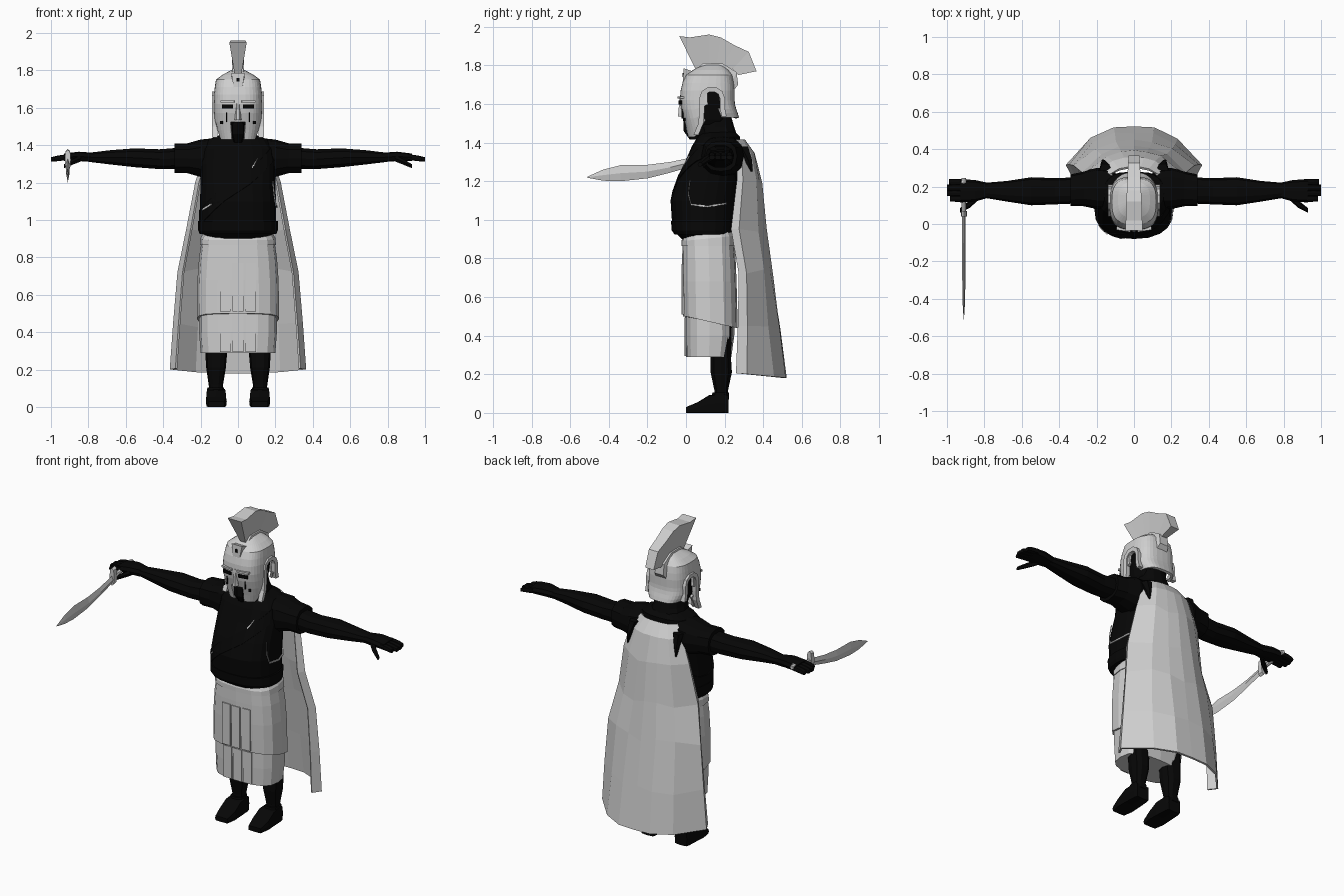
import bpy, bmesh, random
from math import sin, cos, pi, radians
from mathutils import Vector, Matrix

random.seed(4)
old = bpy.data.objects.get("Cube")
if old:
    bpy.data.objects.remove(old)


def material(name, v):
    m = bpy.data.materials.new(name)
    m.use_nodes = True
    m.diffuse_color = (v, v, v, 1)
    m.node_tree.nodes["Principled BSDF"].inputs["Base Color"].default_value = (v, v, v, 1)
    return m


BLACK = material("matte black", 0.002)
GREY = material("pale grey", 0.62)


def finish(name, bm, mat, mirror=False, thick=0):
    bmesh.ops.recalc_face_normals(bm, faces=bm.faces)
    me = bpy.data.meshes.new(name)
    bm.to_mesh(me)
    bm.free()
    me.materials.append(mat)
    ob = bpy.data.objects.new(name, me)
    bpy.context.collection.objects.link(ob)
    if thick:
        s = ob.modifiers.new("thickness", "SOLIDIFY")
        s.thickness = thick
    if mirror:
        ob.modifiers.new("mirror", "MIRROR")
    return ob


def skin(rings, closed=True, caps=True):
    """Join rings of points with quads."""
    bm = bmesh.new()
    vs = [[bm.verts.new(p) for p in r] for r in rings]
    n = len(rings[0])
    for a, b in zip(vs, vs[1:]):
        for i in range(n if closed else n - 1):
            j = (i + 1) % n
            bm.faces.new((a[i], a[j], b[j], b[i]))
    if caps:
        bm.faces.new(vs[0])
        bm.faces.new(vs[-1])
    return bm


def power(v, p):
    return abs(v) ** p * (1 if v >= 0 else -1)


def oval(axis, row, n, p):
    """Rounded box outline across an axis; row = place, then two ranges."""
    t, a0, a1, b0, b1 = row
    out = []
    for i in range(n):
        a = 2 * pi * i / n
        q = [(a0 + a1) / 2 + (a1 - a0) / 2 * power(cos(a), p),
             (b0 + b1) / 2 + (b1 - b0) / 2 * power(sin(a), p)]
        q.insert(axis, t)
        out.append(Vector(q))
    return out


def loft(name, axis, rows, mat, n=12, p=0.8, mirror=False):
    return finish(name, skin([oval(axis, r, n, p) for r in rows]), mat, mirror)


def upright(rows):
    """Rows of height, half width, front, back."""
    return [(z, -w, w, f, b) for z, w, f, b in rows]


def box(name, c, size, mat, turn=0, mirror=False):
    bm = bmesh.new()
    m = Matrix.Translation(c) @ Matrix.Rotation(radians(turn), 4, "Z") @ Matrix.Diagonal((*size, 1))
    bmesh.ops.create_cube(bm, size=1, matrix=m)
    return finish(name, bm, mat, mirror)


# Tunic, belt, neck and shoulder sash
TORSO = upright([(.9, .17, -.02, .23), (.95, .203, -.07, .25), (1.1, .203, -.08, .255),
                 (1.2, .2, -.05, .265), (1.3, .2, -.005, .275), (1.38, .195, .03, .28),
                 (1.43, .16, .06, .28), (1.46, .08, .08, .25)])
loft("tunic", 2, TORSO, BLACK, 20)
loft("belt", 2, upright([(.925, .205, -.06, .245), (.945, .213, -.074, .25), (.995, .213, -.078, .255)]), BLACK, 20)
loft("collar", 2, upright([(1.42, .11, .06, .27), (1.48, .09, .05, .25), (1.55, .075, .08, .23)]), BLACK)


def on_torso(a, z, grow=1.0):
    for lo, hi in zip(TORSO, TORSO[1:]):
        if z <= hi[0]:
            f = (z - lo[0]) / (hi[0] - lo[0])
            _, _, w, y0, y1 = [u + (v - u) * f for u, v in zip(lo, hi)]
            return Vector((w * grow * power(cos(a), .8),
                           (y0 + y1) / 2 + (y1 - y0) / 2 * grow * power(sin(a), .8), z))


sash = [[], []]
for i in range(24):
    a = 2 * pi * i / 24
    for side, dz in zip(sash, (-.04, .04)):
        side.append(on_torso(a, 1.19 + .18 * cos(a) + dz, 1.03))
finish("sash", skin(sash, caps=False), BLACK, thick=.012)


def trim(name, path):
    """Thin light edging over the tunic; path = angles and heights."""
    strip = [[on_torso(radians(a), z + d, 1.045) for d in (0, .009)] for a, z in path]
    finish(name, skin(strip, closed=False, caps=False), GREY, thick=.006)


trim("side_trim", [(-28, 1.2), (-24, 1.13), (-16, 1.075), (5, 1.065), (25, 1.075), (40, 1.08)])
trim("chest_trim", [(-74, 1.275), (-70, 1.295), (-65, 1.325)])
trim("hip_trim", [(-152, 1.05), (-142, 1.06), (-128, 1.08)])

# Arms with sleeves, hands and fingers
loft("sleeves", 0, [(.1, .08, .29, 1.22, 1.44), (.2, .08, .3, 1.23, 1.43), (.27, .095, .28, 1.25, 1.41),
                    (.34, .095, .265, 1.25, 1.41)], BLACK, mirror=True)
loft("arms", 0, [(.3, .11, .25, 1.27, 1.39), (.42, .105, .245, 1.27, 1.38), (.55, .1, .25, 1.28, 1.385),
                 (.68, .12, .23, 1.295, 1.375), (.8, .14, .22, 1.31, 1.36)], BLACK, 10, mirror=True)
loft("palms", 0, [(.78, .14, .22, 1.31, 1.36), (.85, .12, .235, 1.315, 1.365),
                  (.93, .115, .24, 1.315, 1.355)], BLACK, 8, .6, True)
for k, reach in enumerate((.985, 1, 1, .99)):
    y = .135 + k * .03
    loft(f"finger_{k + 1}", 0, [(.91, y - .017, y + .015, 1.32, 1.352), (.96, y - .016, y + .016, 1.315, 1.345),
                                (reach, y - .015, y + .015, 1.312, 1.335)], BLACK, 8, .6, True)
loft("thumbs", 0, [(.84, .12, .16, 1.31, 1.35), (.88, .085, .125, 1.295, 1.33),
                   (.93, .06, .085, 1.275, 1.3)], BLACK, 6, 1, True)

# Legs and boots
loft("legs", 2, [(.06, .085, .15, .15, .215), (.12, .08, .157, .145, .22), (.21, .065, .17, .125, .24),
                 (.29, .058, .175, .125, .235), (.45, .05, .18, .1, .24)], BLACK, 10, mirror=True)
loft("boot_cuffs", 2, [(.07, .073, .167, .13, .225), (.105, .076, .164, .135, .225)], BLACK, 10, mirror=True)
loft("boots", 1, [(0, .072, .16, 0, .03), (.06, .06, .172, 0, .055), (.12, .063, .17, 0, .092),
                  (.2, .068, .166, 0, .1), (.22, .075, .16, 0, .09)], BLACK, 8, .2, True)

# Layered skirt, slanting hem on the upper layer
loft("skirt_lower", 2, upright([(.29, .2, .0, .235), (.4, .208, -.004, .25), (.55, .208, -.005, .25)]),
     GREY, 16, .7)
upper = [oval(2, r, 16, .7) for r in upright([(.5, .22, -.016, .268), (.68, .217, -.02, .262),
                                              (.8, .208, -.02, .257), (.885, .195, -.018, .25)])]
for v in upper[0]:
    v.z -= .23 * max(v.y, 0)
finish("skirt_upper", skin(upper), GREY)
band = [oval(2, r, 16, .7) for r in upright([(.865, .203, -.024, .256), (.892, .2, -.024, .254),
                                             (.925, .182, -.01, .24)])]
for v in band[1] + band[2]:
    v.z += .1 * max(v.y, 0)
finish("waistband", skin(band), GREY)
for k, x in enumerate((0, .068)):
    box(f"pleat_upper_{k}", (x, -.0195 + k * .003, .64), (.058, .009, .26), GREY, k * 2, k > 0)
    box(f"pleat_lower_{k}", (x, -.004 + k * .002, .395), (.058, .009, .2), GREY, k * 2, k > 0)

# Faceted cape with turned-in edges
PLAN = [(-.92, 0), (-1, .2), (-.64, .76), (-.3, .98), (0, 1), (.3, .98), (.64, .74), (1, .2), (.92, 0)]
cape = []
for k, (z, w, edge, back) in enumerate([(1.41, .12, .26, .295), (1.34, .17, .275, .345), (1.2, .217, .27, .385),
                                        (.95, .265, .24, .41), (.72, .312, .28, .44), (.45, .335, .275, .482),
                                        (.205, .353, .265, .51)]):
    inner = .012 if 1 < k < 6 else 0
    cape.append([Vector((w * u, edge + (back - edge) * v - random.random() * inner * (v > .5),
                         z - .025 * v * (k == 6) + random.uniform(-2, 2) * inner * (v > .5)))
                 for u, v in PLAN])
finish("cape", skin(cape, closed=False, caps=False), GREY, thick=-.012)
loft("shoulder_ties", 2, [(1.25, .165, .172, .335, .345), (1.31, .15, .178, .3, .345),
                          (1.38, .12, .185, .25, .325)], BLACK, 6, mirror=True)

# Head and beard
loft("head", 2, upright([(1.45, .06, .06, .2), (1.52, .095, .02, .22), (1.62, .108, .0, .23),
                         (1.7, .1, .02, .22)]), BLACK)
loft("beard", 2, upright([(1.415, .022, .02, .08), (1.46, .038, -.012, .1), (1.51, .038, -.012, .1),
                          (1.54, .02, -.008, .1)]), BLACK, 8)

# Helmet shell: open at mouth and ears, neck guard higher than the cheeks
shell = []
for f, z, w, y0, y1 in [(0, 0, .108, .01, .275), (.25, 0, .12, .0, .268), (.5, 0, .128, -.012, .26),
                        (.75, 0, .13, -.025, .254), (1, 0, .13, -.032, .252), (1, .05, .129, -.028, .252),
                        (1, .09, .124, -.018, .248), (1, .13, .118, .0, .24), (1, .155, .085, .035, .222),
                        (1, .182, .035, .085, .19)]:
    ring = oval(2, (0, -w, w, y0, y1), 36, .67)
    for v in ring:
        low = 1.43 + .1 * min(max((v.y - .05) / .06, 0), 1)
        v.z = low + (1.62 - low) * f + z
    shell.append(ring)
bm = skin(shell, caps=False)
bm.verts.ensure_lookup_table()
bm.faces.new(bm.verts[-36:])
gone = []
for face in bm.faces:
    c = face.calc_center_median()
    mouth = c.y < .05 and abs(c.x) < .038 and c.z < 1.53
    ear = abs(c.x) > .09 and abs(c.y - .135) < .042 and c.z < 1.65
    if mouth or ear:
        gone.append(face)
bmesh.ops.delete(bm, geom=gone, context="FACES")
finish("helmet", bm, GREY, thick=.016)

# Raised arch around each ear opening
path = [(.065, 1.44, -1, 0), (.09, 1.5, -1, 0), (.095, 1.56, -1, 0)]
path += [(.135 - .04 * cos(a), 1.63 + .035 * sin(a), -cos(a), sin(a)) for a in (.0, .6, 1.2, 1.9, 2.5, pi)]
path += [(.175, 1.58, 1, 0), (.185, 1.535, 1, 0)]
finish("ear_rims", skin([[(x, y + dy * d, z + dz * d) for x, d in ((.11, 0), (.136, 0), (.138, .026), (.11, .026))]
                         for y, z, dy, dz in path]), GREY, True)

# Face mask details
box("eyes", (.055, -.029, 1.607), (.058, .009, .02), BLACK, 9, True)
box("brows", (.056, -.027, 1.634), (.075, .02, .012), GREY, 9, True)
box("cheek_slots", (.062, -.018, 1.55), (.005, .009, .05), BLACK, 9, True)
box("cheek_rivets", (.088, -.009, 1.52), (.012, .009, .016), BLACK, 22, True)
loft("nose", 2, upright([(1.535, .018, -.045, .0), (1.56, .016, -.042, .0), (1.64, .009, -.036, .0)]), GREY, 6, 1)


def ridge(name, pairs, low, high, slim=0):
    """Standing plate along the middle from base and top points, slimmer to the rear."""
    rings = []
    for k, (a, b) in enumerate(pairs):
        h = high - slim * k
        rings.append([(-low, *a), (low, *a), (h, *b), (-h, *b)])
    finish(name, skin(rings), GREY)


# Crest, its mount and the forehead ornament
ridge("crest", [((.05, 1.78), (-.035, 1.952)), ((.08, 1.8), (.02, 1.945)), ((.12, 1.8), (.12, 1.96)),
                ((.16, 1.8), (.18, 1.945)), ((.19, 1.8), (.25, 1.905)), ((.24, 1.78), (.325, 1.87)),
                ((.27, 1.75), (.365, 1.77))], .018, .047, .003)
ridge("crest_mount", [((.03, 1.72), (.035, 1.765)), ((.09, 1.77), (.09, 1.812)), ((.19, 1.77), (.19, 1.81)),
                      ((.24, 1.72), (.262, 1.765)), ((.24, 1.66), (.27, 1.7))], .04, .03)
ridge("forehead_ornament", [((-.018, 1.7), (-.012, 1.785)), ((.05, 1.72), (.05, 1.765))], .022, .036)
box("ornament_inlay", (0, -.0155, 1.75), (.014, .006, .02), BLACK)

# Curved sword in the right hand
X = -.91
loft("sword_blade", 1, [(y, X - t, X + t, a, b) for y, t, a, b in
                        [(-.51, .001, 1.218, 1.224), (-.43, .006, 1.203, 1.26), (-.34, .008, 1.2, 1.283),
                         (-.2, .009, 1.215, 1.285), (-.08, .009, 1.245, 1.3), (.06, .009, 1.285, 1.33)]],
     GREY, 4, 1)
loft("sword_guard", 1, [(.04, X - .016, X + .016, 1.265, 1.375), (.07, X - .016, X + .016, 1.27, 1.38)],
     GREY, 8, .7)
loft("sword_grip", 1, [(.06, X - .013, X + .013, 1.3, 1.33), (.21, X - .012, X + .012, 1.325, 1.352),
                       (.22, X - .018, X + .018, 1.32, 1.36), (.245, X - .012, X + .012, 1.33, 1.355)],
     GREY, 8, 1)
